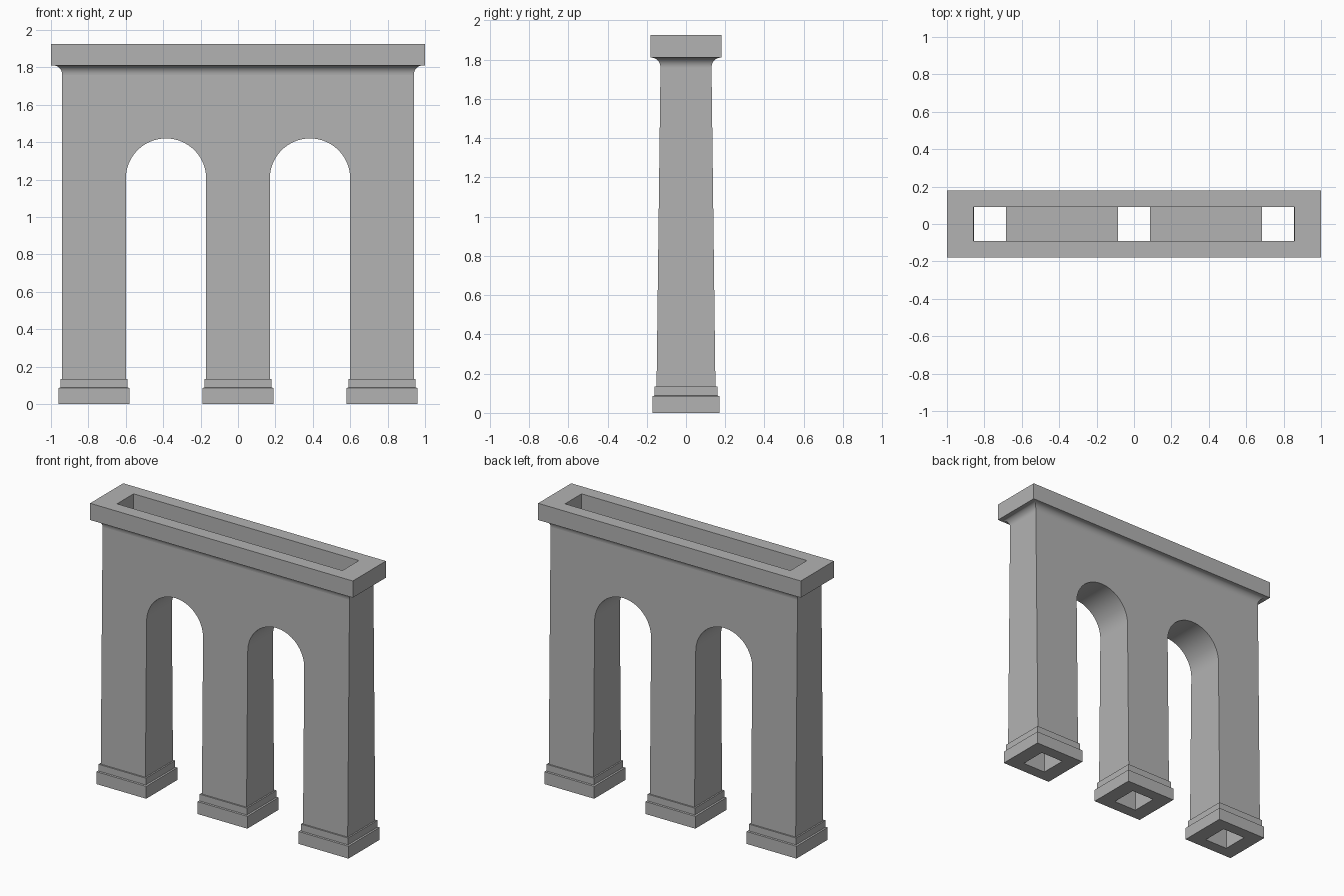
import bpy, bmesh
from math import sin, cos, pi, radians

cube = bpy.data.objects.get("Cube")
if cube:
    bpy.data.objects.remove(cube, do_unlink=True)

stone = bpy.data.materials.new("grey_stone")
stone.use_nodes = True
grey = (0.45, 0.45, 0.45, 1)
stone.diffuse_color = grey
stone.node_tree.nodes["Principled BSDF"].inputs["Base Color"].default_value = grey

PIERS = (-0.77, 0, 0.77)     # pier centres
ARCHES = (-0.385, 0.385)     # arch centres
RADIUS, SPRING = 0.215, 1.205
BASE_TOP, WALL_TOP, CAP_BOTTOM, TOP = 0.135, 1.76, 1.81, 1.925


def finish(bm, name):
    bmesh.ops.recalc_face_normals(bm, faces=bm.faces)
    mesh = bpy.data.meshes.new(name)
    bm.to_mesh(mesh)
    bm.free()
    obj = bpy.data.objects.new(name, mesh)
    bpy.context.collection.objects.link(obj)
    mesh.materials.append(stone)
    return obj


def extrude_profile(name, points, depth):
    """Extrude an x-z outline along y, with half depth given by height."""
    bm = bmesh.new()
    front = [bm.verts.new((x, -depth(z), z)) for x, z in points]
    back = [bm.verts.new((x, depth(z), z)) for x, z in points]
    bm.faces.new(front)
    bm.faces.new(back)
    for i in range(len(points)):
        bm.faces.new((front[i - 1], front[i], back[i], back[i - 1]))
    return finish(bm, name)


def stack_rings(name, cx, rings):
    """Loft rectangles given as (half x, half y, z)."""
    bm = bmesh.new()
    loops = [[bm.verts.new((cx + sx * hx, sy * hy, z))
              for sx, sy in ((-1, -1), (1, -1), (1, 1), (-1, 1))]
             for hx, hy, z in rings]
    bm.faces.new(loops[0])
    bm.faces.new(loops[-1])
    for low, high in zip(loops, loops[1:]):
        for i in range(4):
            bm.faces.new((low[i - 1], low[i], high[i], high[i - 1]))
    return finish(bm, name)


# Tapered wall with two round arches
outline = [(0.94, BASE_TOP), (0.94, WALL_TOP), (-0.94, WALL_TOP), (-0.94, BASE_TOP)]
for cx in ARCHES:
    outline.append((cx - RADIUS, BASE_TOP))
    for i in range(33):
        a = pi * (1 - i / 32)
        outline.append((cx + RADIUS * cos(a), SPRING + RADIUS * sin(a)))
    outline.append((cx + RADIUS, BASE_TOP))
taper = lambda z: 0.15 - 0.02 * (z - BASE_TOP) / (WALL_TOP - BASE_TOP)
parts = [extrude_profile("arched_wall", outline, taper)]

# Cornice: hollow cove under a square slab
rings = []
for i in range(11):
    a = pi / 2 * i / 10
    out = 0.045 * (1 - cos(a))
    rings.append((0.94 + out, 0.13 + out, WALL_TOP + (CAP_BOTTOM - WALL_TOP) * sin(a)))
rings += [(1, 0.18, CAP_BOTTOM), (1, 0.18, TOP)]
parts.append(stack_rings("cornice", 0, rings))

# Stepped pier bases
for side, cx in zip(("right", "middle", "left"), PIERS):
    parts.append(stack_rings(side + "_base", cx, [
        (0.19, 0.17, 0), (0.19, 0.17, 0.085), (0.18, 0.16, 0.088), (0.18, 0.16, BASE_TOP)]))

# Hollow core: a trough along the top and a shaft down each pier
core = [(0.858, 2.1), (-0.858, 2.1)]
for cx in PIERS:
    w = 0.0865
    core += [(cx - w, 1.5), (cx - w, -0.1), (cx + w, -0.1), (cx + w, 1.5)]
core = [p for i, p in enumerate(core) if i not in (2, len(core) - 1)]
cutter = extrude_profile("hollow_core_cutter", core, lambda z: 0.09)
cutter.hide_render = True
cutter.hide_viewport = True

for obj in parts:
    mod = obj.modifiers.new("hollow", "BOOLEAN")
    mod.operation = "DIFFERENCE"
    mod.solver = "EXACT"
    mod.object = cutter
    bpy.ops.object.select_all(action="DESELECT")
    obj.select_set(True)
    bpy.context.view_layer.objects.active = obj
    bpy.ops.object.modifier_apply(modifier=mod.name)
    bpy.ops.object.shade_smooth_by_angle(angle=radians(30))

bpy.data.objects.remove(cutter, do_unlink=True)
